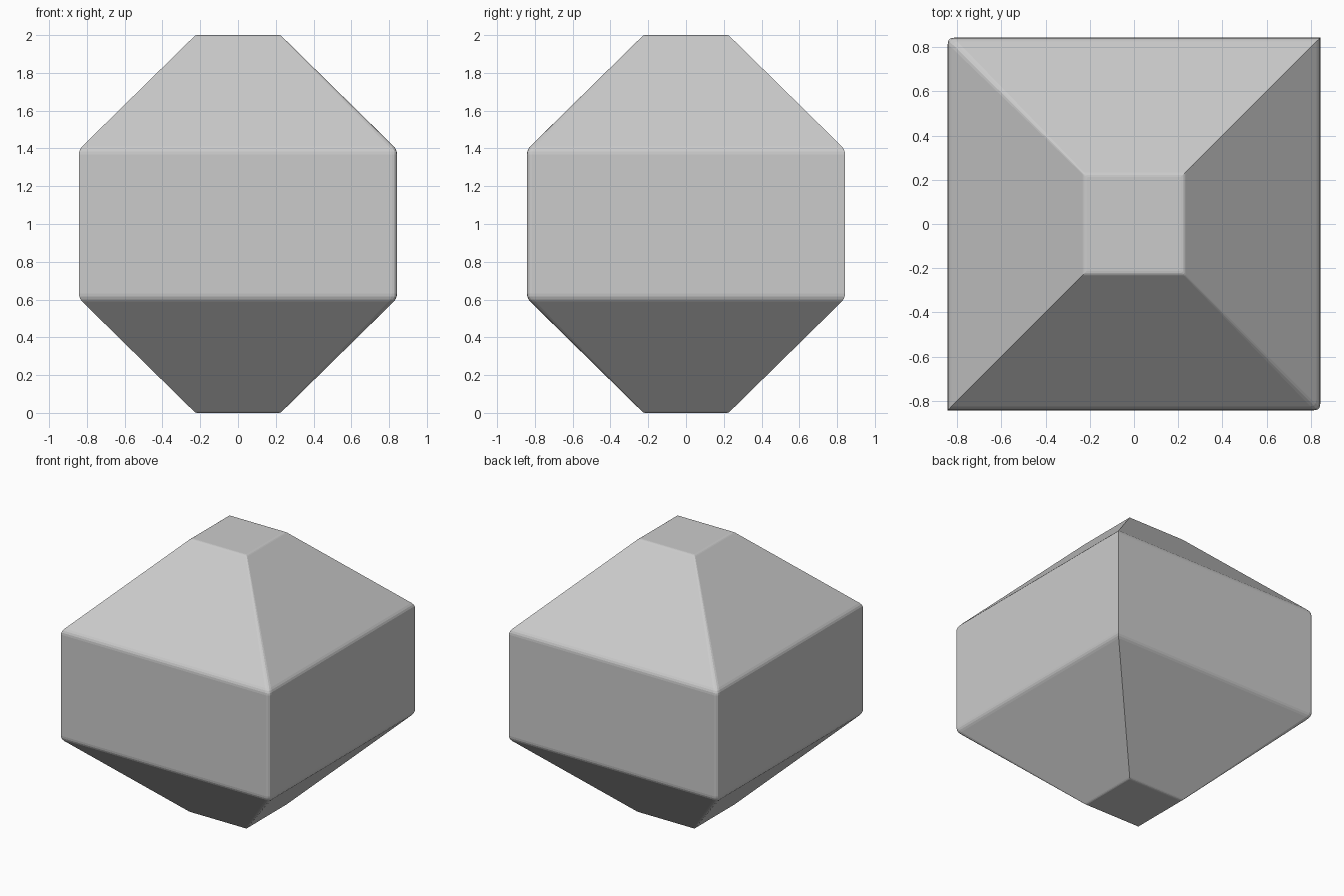
import bpy, bmesh
from mathutils import Vector

if "Cube" in bpy.data.objects:
    bpy.data.objects.remove(bpy.data.objects["Cube"])

HALF, TIP, SHOULDER = 0.842, 0.225, 1.394
SEGMENTS = 3


def rounded(prev, corner, nxt, size):
    """Points of a small curve replacing a corner."""
    a = corner + (prev - corner).normalized() * size
    b = corner + (nxt - corner).normalized() * size
    ts = [i / SEGMENTS for i in range(SEGMENTS + 1)]
    return [a * (1 - t) ** 2 + corner * 2 * t * (1 - t) + b * t ** 2 for t in ts]


# Side profile (half width, height) from the base to the top
outline = [Vector(p) for p in ((0, 0), (TIP, 0), (HALF, 2 - SHOULDER),
                               (HALF, SHOULDER), (TIP, 2), (0, 2))]
profile = []
for i, size in zip(range(1, 5), (0.012, 0.025, 0.025, 0.012)):
    profile += rounded(outline[i - 1], outline[i], outline[i + 1], size)

# Square section: two opposite corners rounded, two left sharp
square = [Vector(p) for p in ((-1, -1), (1, -1), (1, 1), (-1, 1))]
section = []
for i, corner in enumerate(square):
    if i % 2:
        section += rounded(square[i - 1], corner, square[(i + 1) % 4], 0.033)
    else:
        section.append(corner)

# Faceted body: scaled sections stacked along the profile
bm = bmesh.new()
rings = [[bm.verts.new((p.x * w, p.y * w, z)) for p in section] for w, z in profile]
n = len(section)
for low, high in zip(rings, rings[1:]):
    for i in range(n):
        j = (i + 1) % n
        bm.faces.new((low[i], low[j], high[j], high[i]))
bm.faces.new(rings[0][::-1])
bm.faces.new(rings[-1])
bmesh.ops.recalc_face_normals(bm, faces=bm.faces)

mesh = bpy.data.meshes.new("faceted_body")
bm.to_mesh(mesh)
bm.free()
bpy.context.collection.objects.link(bpy.data.objects.new("faceted_body", mesh))
